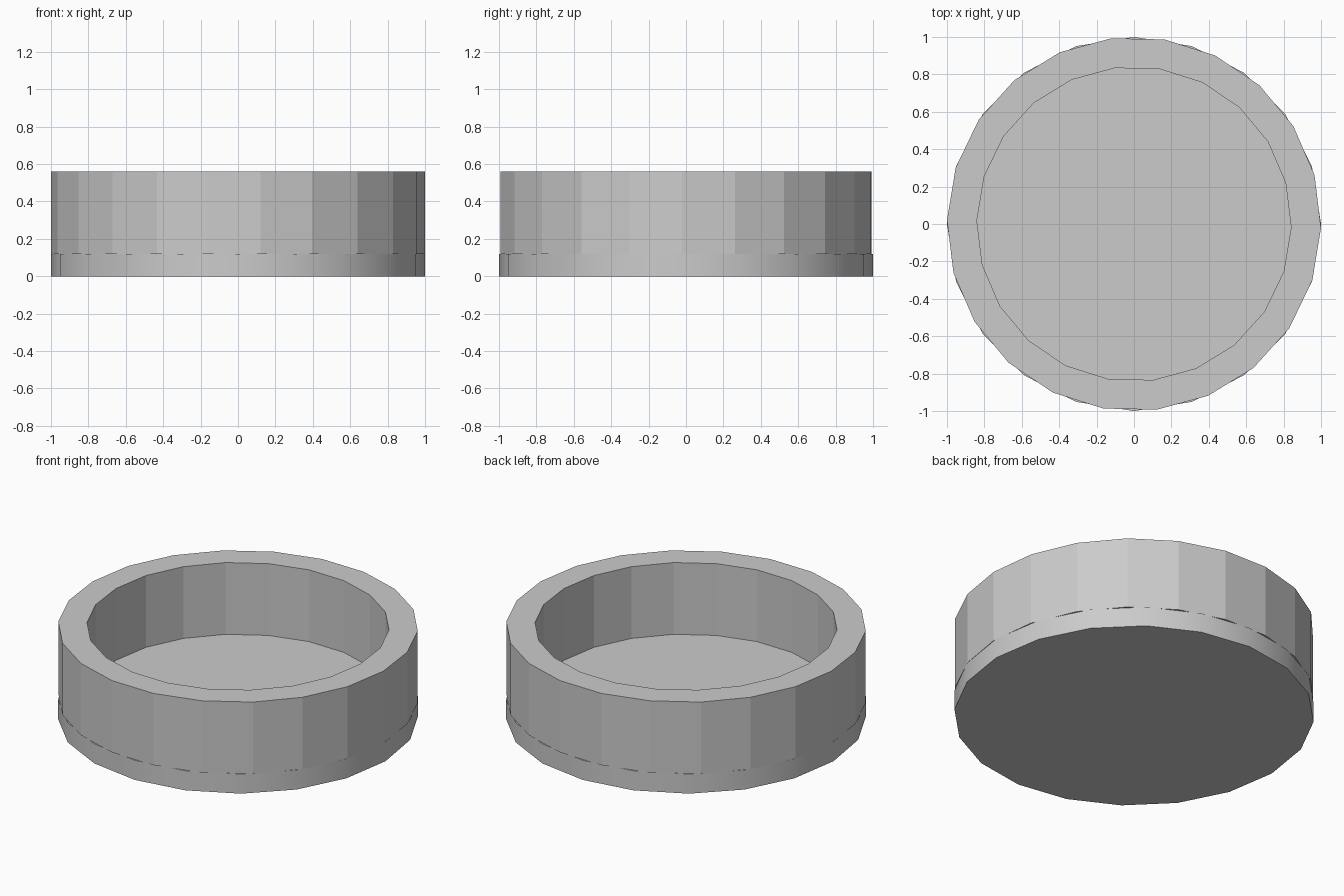
import bpy, bmesh
from math import cos, sin, pi, radians

if "Cube" in bpy.data.objects:
    bpy.data.objects.remove(bpy.data.objects["Cube"])


def lathe(name, profile, sides, offset, closed, smooth_walls):
    """Revolve an (r, z) profile; open profiles get end caps."""
    bm = bmesh.new()
    loops = [[bm.verts.new((r * cos(offset + 2 * pi * i / sides),
                            r * sin(offset + 2 * pi * i / sides), z))
              for i in range(sides)] for r, z in profile]
    pairs = list(zip(loops, loops[1:]))
    if closed:
        pairs.append((loops[-1], loops[0]))
    for a, b in pairs:
        for i in range(sides):
            j = (i + 1) % sides
            f = bm.faces.new((a[i], a[j], b[j], b[i]))
            f.smooth = smooth_walls
    if not closed:
        for loop in (loops[0], loops[-1]):
            bm.faces.new(loop)
    bmesh.ops.recalc_face_normals(bm, faces=bm.faces)
    if smooth_walls:
        for e in bm.edges:
            e.smooth = e.calc_face_angle(0) < radians(30)
    mesh = bpy.data.meshes.new(name)
    bm.to_mesh(mesh)
    bm.free()
    obj = bpy.data.objects.new(name, mesh)
    bpy.context.collection.objects.link(obj)
    return obj


# Solid round floor with a smooth side
lathe("base_disc", [(1.0, 0.0), (1.0, 0.12)], 20, 0.0, False, True)

# Faceted wall standing on the floor, turned very slightly
lathe("rim_wall", [(1.0, 0.12), (1.0, 0.56), (0.84, 0.56), (0.84, 0.12)],
      22, radians(-1.2), True, False)
